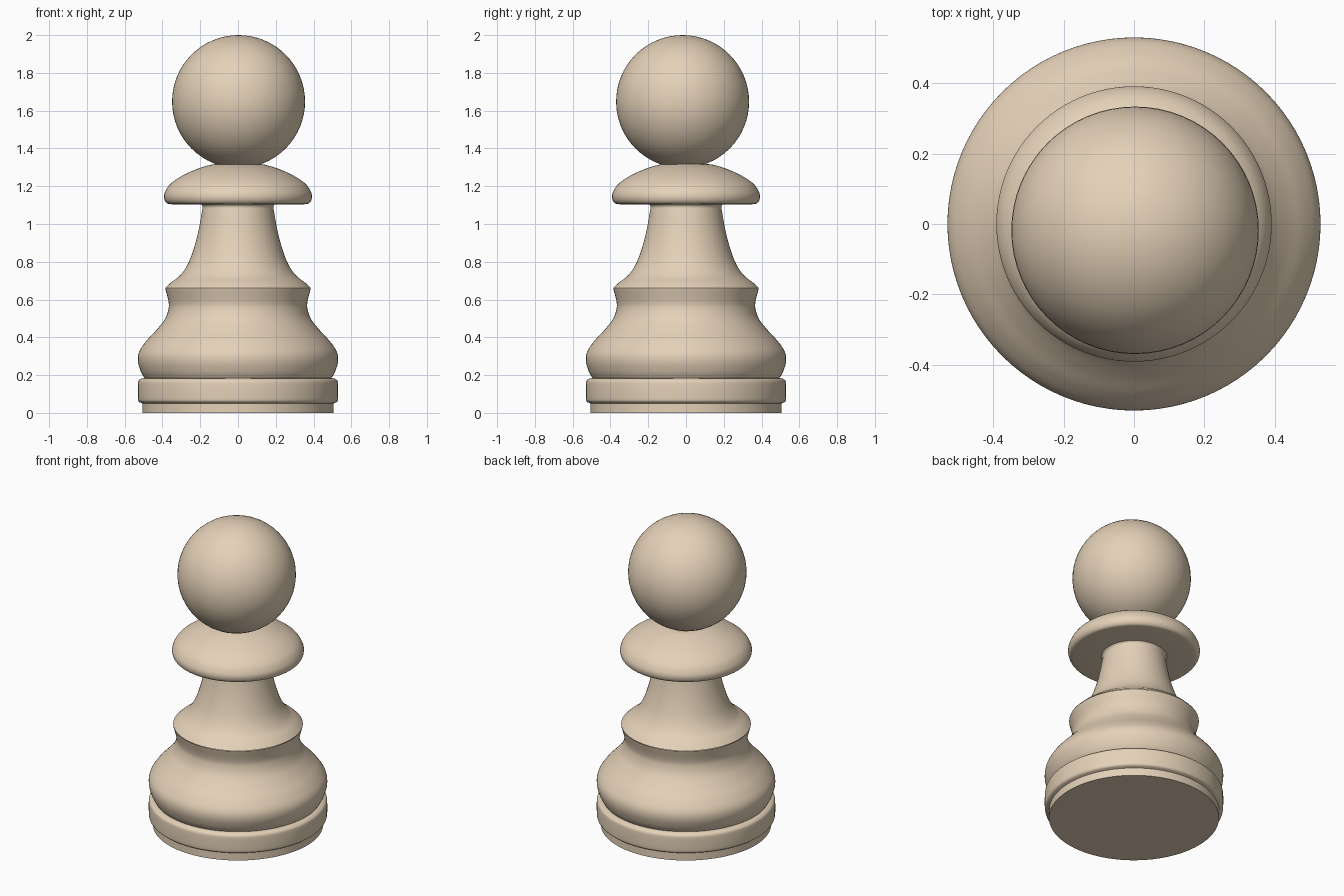
import bpy, bmesh, math
from mathutils import Vector

if "Cube" in bpy.data.objects:
    bpy.data.objects.remove(bpy.data.objects["Cube"])

SIDES = 96


def smooth_points(points, steps=6):
    """Pass a soft curve through the given (radius, z) points."""
    pts = [Vector(p) for p in points]
    pts = [2 * pts[0] - pts[1]] + pts + [2 * pts[-1] - pts[-2]]
    out = []
    for a, b, c, d in zip(pts, pts[1:], pts[2:], pts[3:]):
        for i in range(steps):
            t = i / steps
            out.append(0.5 * (2 * b + (c - a) * t + (2 * a - 5 * b + 4 * c - d) * t ** 2
                              + (3 * b - a - 3 * c + d) * t ** 3))
    return out + [pts[-2]]


def finish(name, bm):
    bm.normal_update()
    mesh = bpy.data.meshes.new(name)
    bm.to_mesh(mesh)
    bm.free()
    obj = bpy.data.objects.new(name, mesh)
    bpy.context.collection.objects.link(obj)
    mat = bpy.data.materials.get("pale_wood") or bpy.data.materials.new("pale_wood")
    mat.diffuse_color = (0.78, 0.64, 0.48, 1)
    mat.use_nodes = True
    mat.node_tree.nodes["Principled BSDF"].inputs["Base Color"].default_value = mat.diffuse_color
    mesh.materials.append(mat)
    bpy.ops.object.select_all(action='DESELECT')
    obj.select_set(True)
    bpy.context.view_layer.objects.active = obj
    bpy.ops.object.shade_smooth_by_angle(angle=math.radians(35))
    return obj


def lathe(name, profile):
    """Turn a profile, listed from bottom to top, around the z axis."""
    bm = bmesh.new()
    verts = [bm.verts.new((r, 0, z)) for r, z in profile]
    edges = [bm.edges.new(pair) for pair in zip(verts, verts[1:])]
    bmesh.ops.spin(bm, geom=verts + edges, cent=(0, 0, 0), axis=(0, 0, 1),
                   angle=math.tau, steps=SIDES, use_merge=True)
    bmesh.ops.remove_doubles(bm, verts=bm.verts, dist=1e-5)
    bmesh.ops.recalc_face_normals(bm, faces=bm.faces)
    return finish(name, bm)


# Foot disc and rounded base ring
lathe("foot", [(0, 0), (0.505, 0), (0.505, 0.05)])
ring = smooth_points([(0.51, 0.052), (0.525, 0.06), (0.53, 0.08), (0.53, 0.15),
                      (0.525, 0.172), (0.51, 0.182)], 4)
lathe("base_ring", [(0.505, 0.05)] + ring + [(0.495, 0.184)])

# Bulging lower body, waist and sharp shoulder
lower = smooth_points([(0.495, 0.184), (0.515, 0.22), (0.53, 0.275), (0.523, 0.325),
                       (0.486, 0.38), (0.435, 0.435), (0.388, 0.495), (0.368, 0.55),
                       (0.368, 0.59), (0.383, 0.65), (0.385, 0.66)])
lathe("lower_body", lower)

# Tapering neck
neck = smooth_points([(0.385, 0.662), (0.355, 0.69), (0.305, 0.73), (0.262, 0.795),
                      (0.228, 0.89), (0.205, 0.985), (0.192, 1.06), (0.187, 1.09),
                      (0.195, 1.104)])
lathe("neck", neck)

# Domed collar with a flat underside
collar = smooth_points([(0.35, 1.104), (0.376, 1.11), (0.39, 1.132), (0.388, 1.165),
                        (0.36, 1.21), (0.30, 1.253), (0.22, 1.29), (0.15, 1.312),
                        (0.11, 1.318)])
lathe("collar", [(0.195, 1.104)] + collar)

# Ball head, set slightly forward
bm = bmesh.new()
bmesh.ops.create_uvsphere(bm, u_segments=64, v_segments=32, radius=0.352)
bmesh.ops.translate(bm, verts=bm.verts, vec=(0.003, -0.018, 1.648))
finish("ball_head", bm)
